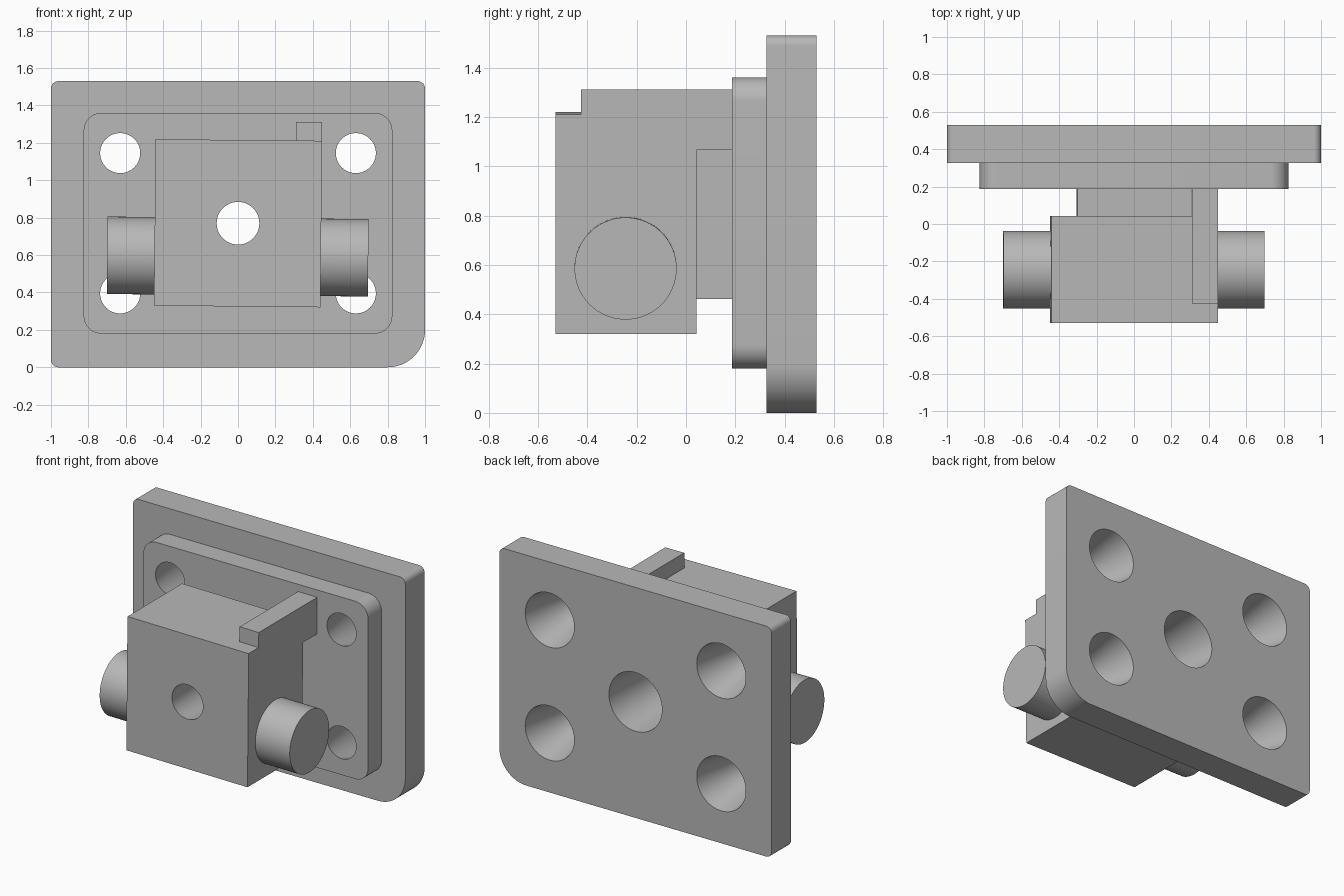
import bpy
import bmesh
from math import radians, sin, cos, pi
from mathutils import Vector

cube = bpy.data.objects.get("Cube")
if cube:
    bpy.data.objects.remove(cube, do_unlink=True)

# Single plain metal colour
metal = bpy.data.materials.new("grey_metal")
metal.use_nodes = True
GREY = (0.48, 0.48, 0.48, 1)
metal.diffuse_color = GREY
metal.node_tree.nodes["Principled BSDF"].inputs["Base Color"].default_value = GREY

PIVOT = Vector((0, 0, 0.77))   # axis of the centre bore
TILT = radians(0.55)           # the block sits very slightly turned


def activate(obj):
    bpy.ops.object.select_all(action='DESELECT')
    obj.select_set(True)
    bpy.context.view_layer.objects.active = obj


def prism(name, points, direction, tilt=0.0):
    """Extrude a closed outline along direction, placed around the bore axis."""
    bm = bmesh.new()
    face = bm.faces.new([bm.verts.new(p) for p in points])
    moved = bmesh.ops.extrude_face_region(bm, geom=[face])["geom"]
    bmesh.ops.translate(bm, vec=direction,
                        verts=[v for v in moved if isinstance(v, bmesh.types.BMVert)])
    bmesh.ops.recalc_face_normals(bm, faces=bm.faces)
    mesh = bpy.data.meshes.new(name)
    bm.to_mesh(mesh)
    bm.free()
    mesh.materials.append(metal)
    obj = bpy.data.objects.new(name, mesh)
    bpy.context.collection.objects.link(obj)
    obj.location = PIVOT
    obj.rotation_euler.y = tilt
    return obj


def slab(name, half_x, half_z, y0, y1, radii=None, tilt=0.0):
    """Rectangular slab; radii round the corners: +x+z, -x+z, -x-z, +x-z."""
    points = []
    for i, (sx, sz) in enumerate(((1, 1), (-1, 1), (-1, -1), (1, -1))):
        r = radii[i] if radii else 0
        steps = 16 if r else 0
        for k in range(steps + 1):
            a = (i + k / max(steps, 1)) * pi / 2
            points.append((sx * (half_x - r) + r * cos(a), y0,
                           sz * (half_z - r) + r * sin(a)))
    return prism(name, points, (0, y1 - y0, 0), tilt)


def tapered_cutter(name, x, z, front, back, r_front, r_back):
    """Cone along y, carried a little past both ends so it cuts cleanly."""
    extra = 0.02
    grow = (r_back - r_front) / (back - front) * extra
    bpy.ops.mesh.primitive_cone_add(
        vertices=64, radius1=r_front - grow, radius2=r_back + grow,
        depth=back - front + 2 * extra,
        location=(x, (front + back) / 2, z), rotation=(radians(-90), 0, 0))
    obj = bpy.context.object
    obj.name = name
    obj.data.materials.append(metal)
    obj.hide_render = True
    return obj


# Mounting plate, flange, neck and block
FRONT, BLOCK_BACK, FLANGE_FRONT, PLATE_FRONT, BACK = -0.53, 0.043, 0.187, 0.327, 0.53
plate = slab("mounting_plate", 1.0, 0.765, PLATE_FRONT, BACK, (0.04, 0.04, 0.04, 0.2))
plate.location.z = 0.765
flange = slab("raised_flange", 0.825, 0.59, FLANGE_FRONT, PLATE_FRONT, (0.095,) * 4)
neck = slab("neck", 0.305, 0.305, BLOCK_BACK, FLANGE_FRONT, tilt=TILT)
block = slab("trunnion_block", 0.445, 0.445, FRONT, BLOCK_BACK, tilt=TILT)

# Key strip along the top, stepping down behind the block
profile = [(-0.425, 0.445), (BLOCK_BACK, 0.445), (BLOCK_BACK, 0.3),
           (FLANGE_FRONT, 0.3), (FLANGE_FRONT, 0.545), (-0.425, 0.545)]
key = prism("key_strip", [(0.305, y, z) for y, z in profile], (0.14, 0, 0), TILT)

# Side pins
pins = []
for side, name in ((1, "left_pin"), (-1, "right_pin")):
    ring = [(side * 0.445, -0.245 + 0.207 * cos(a), -0.178 + 0.207 * sin(a))
            for a in (2 * pi * k / 64 for k in range(64))]
    pins.append(prism(name, ring, (side * 0.253, 0, 0), TILT))

# Tapered bores: one through everything, four through the flange and plate
bore = tapered_cutter("centre_bore_cutter", 0, PIVOT.z, FRONT, BACK, 0.114, 0.195)
corners = [tapered_cutter("corner_hole_cutter", sx * 0.63, PIVOT.z + sz * 0.375,
                          FLANGE_FRONT, BACK, 0.107, 0.18)
           for sx in (-1, 1) for sz in (-1, 1)]

for part, cutters in ((plate, [bore] + corners), (flange, [bore] + corners),
                      (neck, [bore]), (block, [bore])):
    activate(part)
    for cutter in cutters:
        mod = part.modifiers.new("hole", 'BOOLEAN')
        mod.operation = 'DIFFERENCE'
        mod.solver = 'EXACT'
        mod.object = cutter
        bpy.ops.object.modifier_apply(modifier=mod.name)

for cutter in [bore] + corners:
    bpy.data.objects.remove(cutter, do_unlink=True)

# Smooth the round walls, keep the edges crisp
for part in [plate, flange, neck, block, key] + pins:
    activate(part)
    bpy.ops.object.shade_smooth_by_angle(angle=radians(30))
